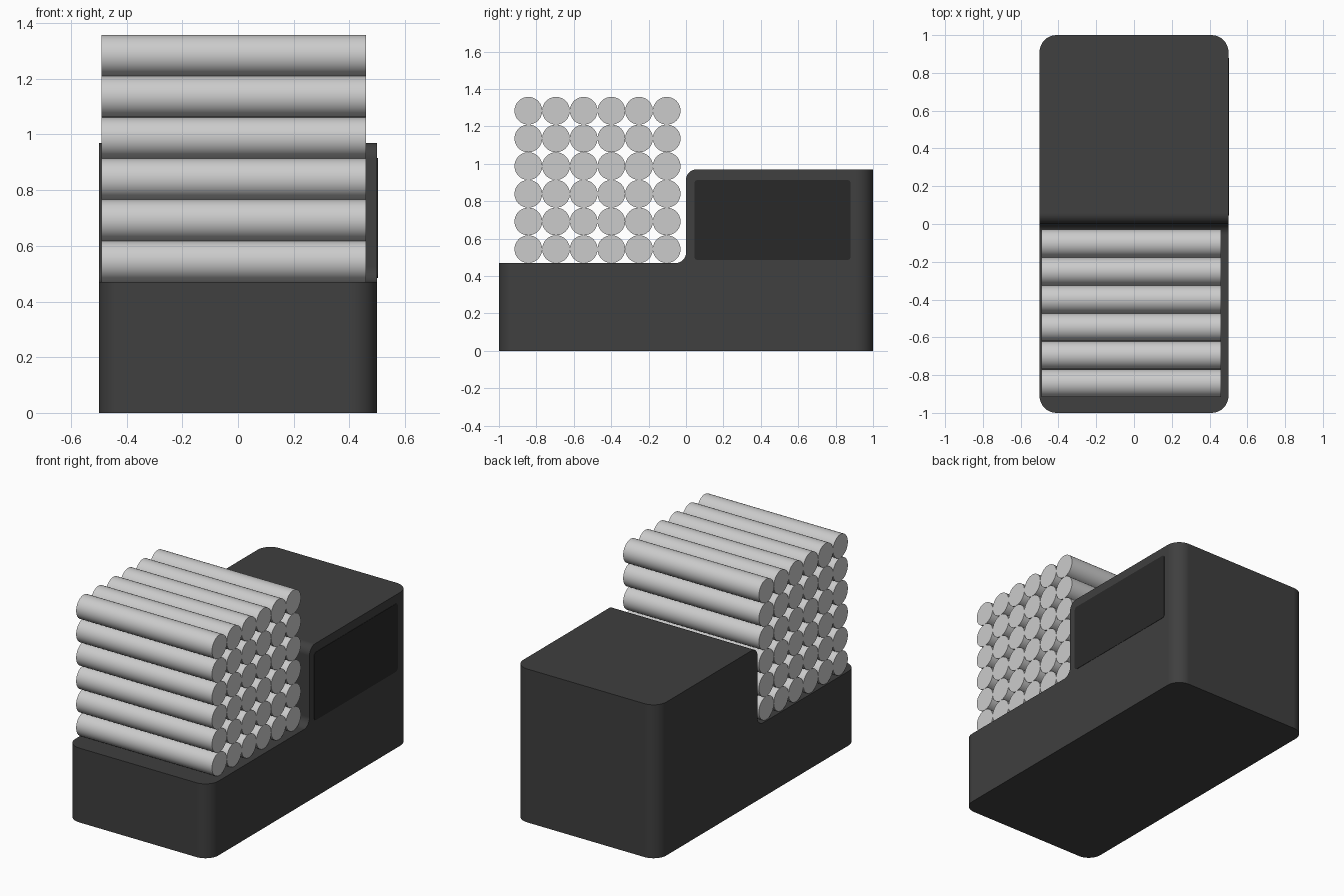
import bpy, bmesh, math

if "Cube" in bpy.data.objects:
    bpy.data.objects.remove(bpy.data.objects["Cube"])


def material(name, grey):
    m = bpy.data.materials.new(name)
    m.diffuse_color = (grey, grey, grey, 1)
    m.use_nodes = True
    m.node_tree.nodes["Principled BSDF"].inputs["Base Color"].default_value = m.diffuse_color
    return m


def finish(name, bm, mat=None):
    bmesh.ops.recalc_face_normals(bm, faces=bm.faces)
    mesh = bpy.data.meshes.new(name)
    bm.to_mesh(mesh)
    bm.free()
    obj = bpy.data.objects.new(name, mesh)
    bpy.context.collection.objects.link(obj)
    if mat:
        mesh.materials.append(mat)
    bpy.ops.object.select_all(action='DESELECT')
    obj.select_set(True)
    bpy.context.view_layer.objects.active = obj
    bpy.ops.object.shade_smooth_by_angle(angle=math.radians(30))
    # keep large flat faces flat next to the rounded edges
    mod = obj.modifiers.new("flat_faces", 'WEIGHTED_NORMAL')
    mod.keep_sharp = True
    return obj


def prism(profile, x0, x1):
    """Extrude a (y, z) profile along x."""
    bm = bmesh.new()
    face = bm.faces.new([bm.verts.new((x0, y, z)) for y, z in profile])
    out = bmesh.ops.extrude_face_region(bm, geom=[face])
    for v in out["geom"]:
        if isinstance(v, bmesh.types.BMVert):
            v.co.x = x1
    bm.normal_update()
    return bm


def round_edges(bm, pick, radius, segments=10):
    edges = [e for e in bm.edges if pick(e.verts[0].co, e.verts[1].co)]
    bmesh.ops.bevel(bm, geom=edges, offset=radius, segments=segments,
                    profile=0.5, affect='EDGES')


dark = material("dark_grey", 0.05)
darker = material("near_black", 0.022)

# Stepped body with rounded upright corners and a filleted step
STEP, TOP = 0.47, 0.97
body = prism([(-1, 0), (1, 0), (1, TOP), (0, TOP), (0, STEP), (-1, STEP)], -0.5, 0.5)
bmesh.ops.recalc_face_normals(body, faces=body.faces)
round_edges(body, lambda a, b: abs(a.z - b.z) > 0.1 and abs(a.y) > 0.99 and abs(a.y - b.y) < 1e-4, 0.09)
round_edges(body, lambda a, b: abs(a.x - b.x) > 0.9 and abs(a.y) < 1e-4 and abs(b.y) < 1e-4, 0.055)
finish("body", body, dark)

# Side panel, right side only
panel = prism([(0.045, 0.485), (0.88, 0.485), (0.88, 0.915), (0.045, 0.915)], 0.48, 0.502)
bmesh.ops.recalc_face_normals(panel, faces=panel.faces)
round_edges(panel, lambda a, b: abs(a.x - b.x) > 0.01, 0.02, 5)
finish("side_panel", panel, darker)

# Stack of six by six touching rods lying along x
R, X0, X1 = 0.074, -0.49, 0.46
rods = bmesh.new()
for row in range(6):
    for col in range(6):
        new = bmesh.ops.create_cone(rods, cap_ends=True, segments=48,
                                    radius1=R, radius2=R, depth=X1 - X0)["verts"]
        for v in new:
            x, y, z = v.co
            v.co = (z + (X0 + X1) / 2, y - 0.103 - 2 * R * col,
                    x + STEP + R + 2 * R * row)
finish("rod_stack", rods)
